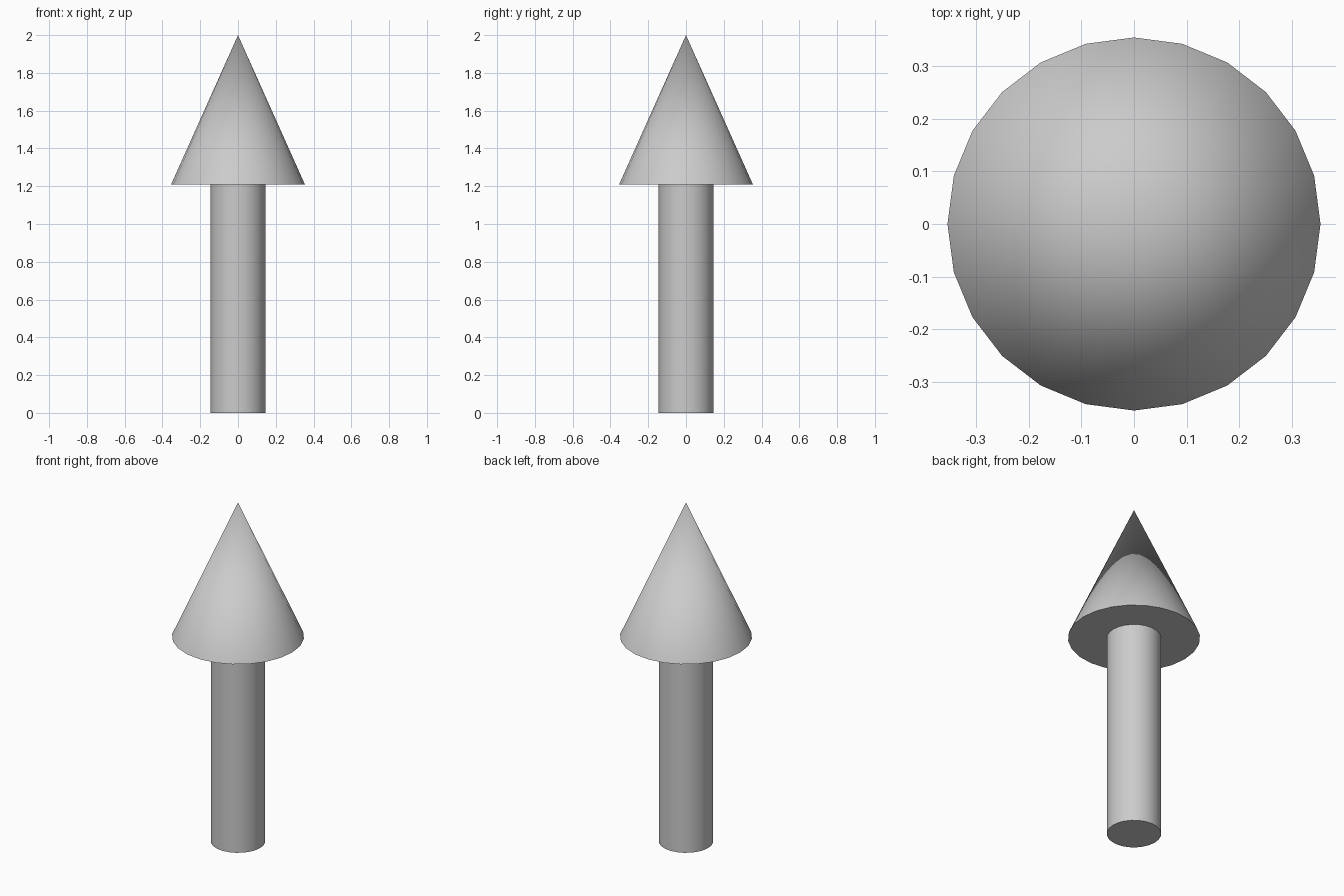
import bpy, math

if "Cube" in bpy.data.objects:
    bpy.data.objects.remove(bpy.data.objects["Cube"])

SIDES = 24
NECK = 1.21  # height where the shaft meets the head


def add_part(name, r_bottom, r_top, z0, z1):
    """Upright capped cone or cylinder between two heights."""
    bpy.ops.mesh.primitive_cone_add(
        vertices=SIDES, radius1=r_bottom, radius2=r_top,
        depth=z1 - z0, location=(0, 0, (z0 + z1) / 2))
    part = bpy.context.object
    part.name = name
    bpy.ops.object.shade_smooth_by_angle(angle=math.radians(30))
    return part


# Straight shaft standing on the ground
add_part("arrow_shaft", 0.146, 0.146, 0, NECK)

# Pointed head
add_part("arrow_head", 0.354, 0, NECK, 2)
